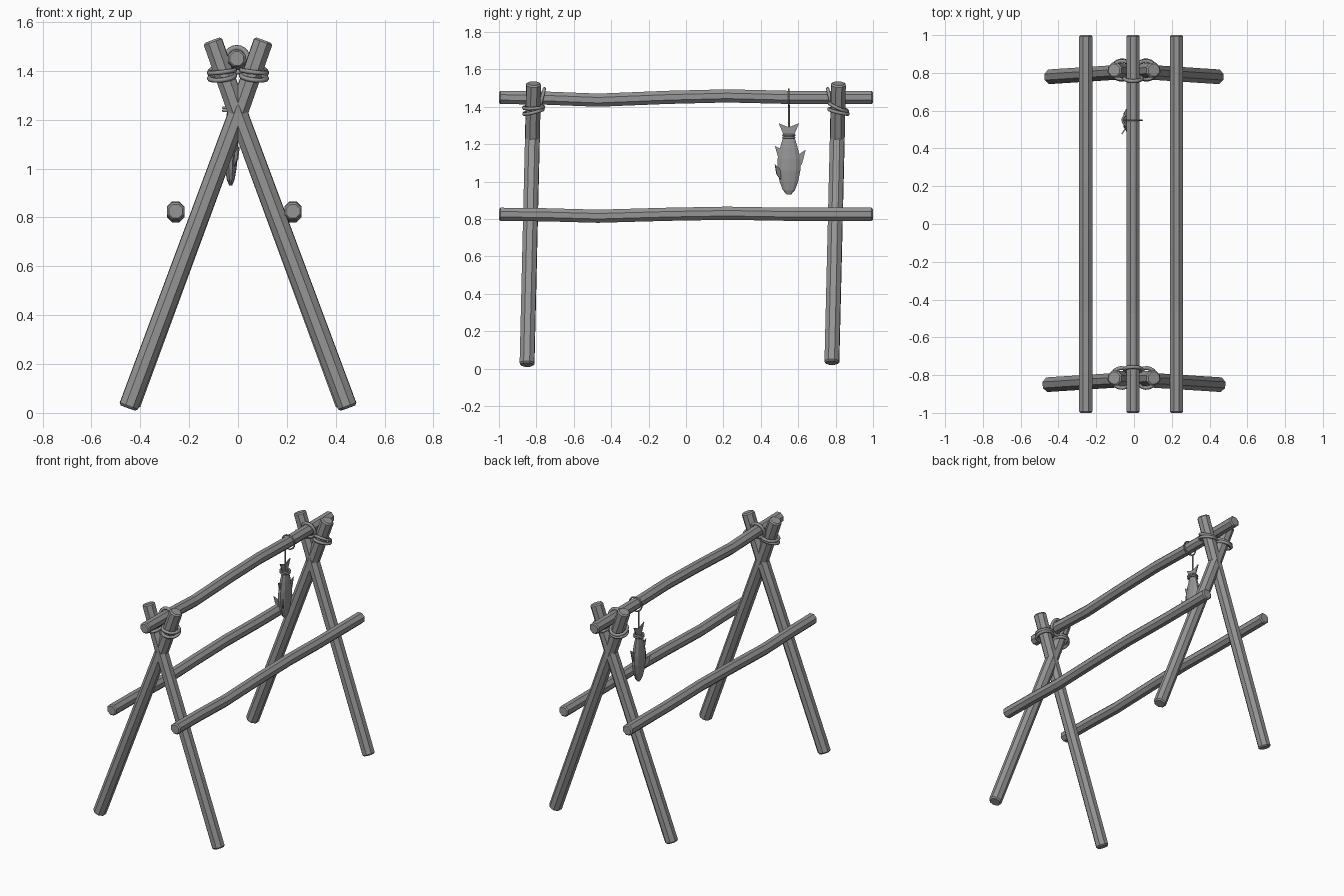
import bpy, bmesh, math
from mathutils import Vector, Matrix

cube = bpy.data.objects.get("Cube")
if cube:
    bpy.data.objects.remove(cube, do_unlink=True)

grey = bpy.data.materials.new("weathered grey")
grey.use_nodes = True
COLOUR = (0.3, 0.3, 0.3, 1)
grey.diffuse_color = COLOUR
grey.node_tree.nodes["Principled BSDF"].inputs["Base Color"].default_value = COLOUR


def finish(name, bm):
    bmesh.ops.recalc_face_normals(bm, faces=bm.faces)
    mesh = bpy.data.meshes.new(name)
    bm.to_mesh(mesh)
    bm.free()
    mesh.materials.append(grey)
    obj = bpy.data.objects.new(name, mesh)
    bpy.context.collection.objects.link(obj)
    return obj


def bridge(bm, rings, closed=False):
    n = len(rings[0])
    pairs = list(zip(rings, rings[1:]))
    if closed:
        pairs.append((rings[-1], rings[0]))
    else:
        bm.faces.new(rings[0])
        bm.faces.new(rings[-1])
    for a, b in pairs:
        for i in range(n):
            j = (i + 1) % n
            bm.faces.new((a[i], a[j], b[j], b[i]))


def pole(name, path, r, sides=8):
    """Faceted pole along a path, with lightly chamfered ends."""
    pts = [Vector(p) for p in path]
    axis = (pts[-1] - pts[0]).normalized()
    frame = axis.to_track_quat('Z', 'Y').to_matrix()
    c = r * 0.2
    stations = [(pts[0], r - c), (pts[0] + axis * c, r)]
    stations += [(p, r) for p in pts[1:-1]]
    stations += [(pts[-1] - axis * c, r), (pts[-1], r - c)]
    bm = bmesh.new()
    rings = []
    for p, rad in stations:
        ring = []
        for i in range(sides):
            a = math.tau * (i + 0.5) / sides
            ring.append(bm.verts.new(p + frame @ Vector((math.cos(a), math.sin(a), 0)) * rad))
        rings.append(ring)
    bridge(bm, rings)
    return finish(name, bm)


def rope_ring(name, centre, axis, radius, thick, stretch=1.0, segments=20, sides=6):
    """Closed loop of rope around the given axis."""
    frame = Vector(axis).to_track_quat('Z', 'Y').to_matrix()
    bm = bmesh.new()
    rings = []
    for i in range(segments):
        a = math.tau * i / segments
        out = Vector((math.cos(a), math.sin(a), 0))
        ring = []
        for k in range(sides):
            b = math.tau * k / sides
            p = out * (radius + thick * math.cos(b)) + Vector((0, 0, thick * math.sin(b)))
            p.y *= stretch
            ring.append(bm.verts.new(Vector(centre) + frame @ p))
        rings.append(ring)
    bridge(bm, rings, closed=True)
    obj = finish(name, bm)
    for f in obj.data.polygons:
        f.use_smooth = True
    return obj


def fin(name, outline, x, tilt=0.0, thick=0.006):
    """Thin plate drawn in the y-z plane, turned about its first point."""
    pivot = Vector((x, *outline[0]))
    turn = Matrix.Rotation(tilt, 3, 'Z')
    bm = bmesh.new()
    rings = []
    for dx in (-thick / 2, thick / 2):
        rings.append([bm.verts.new(pivot + turn @ (Vector((x + dx, y, z)) - pivot))
                      for y, z in outline])
    bridge(bm, rings)
    return finish(name, bm)


# Crossed legs at both ends
ends = (("front", -0.85, -0.815, 0.45, 0.02), ("back", 0.78, 0.815, 0.44, 0.03))
for end, y0, y1, foot, z0 in ends:
    for side, s in (("left", 1), ("right", -1)):
        top = (-s * 0.105, y1, 1.525)
        mid = (-s * 0.005, y1 - 0.006, 1.24)
        pole(f"{end}_{side}_leg", [(s * foot, y0, z0), mid, top], 0.042)

# Ridge pole and side rails, gently wavy
wave = ((-1, 0), (-0.75, -0.004), (-0.47, -0.015), (-0.1, 0), (0.22, 0.008), (0.55, 0), (1, 0))
for name, x, z, amp in (("ridge_pole", -0.005, 1.45, 1.0),
                        ("left_rail", 0.225, 0.825, 0.7),
                        ("right_rail", -0.255, 0.825, 0.7)):
    pole(name, [(x, y, z + dz * amp) for y, dz in wave], 0.038)

# Rope lashings: two coils on each upper leg and one loop over the ridge pole
for end, y, inward in (("front", -0.815, 1), ("back", 0.815, -1)):
    for side, s in (("left", 1), ("right", -1)):
        for k in range(2):
            rope_ring(f"{end}_{side}_coil_{k + 1}",
                      (s * 0.065, y, 1.375 + 0.022 * k),
                      (s * 0.12, -0.25 * inward + 0.2 * k, 1), 0.053, 0.01)
    rope_ring(f"{end}_ridge_loop", (-0.005, y + inward * 0.045, 1.445),
              (0, 1, -0.25 * inward), 0.047, 0.01, 1.1)

# Hanging string
FX, FY = -0.03, 0.55
rope_ring("string_loop", (-0.005, FY, 1.447), (0, 1, 0), 0.047, 0.005)
pole("string", [(FX, FY, 1.24), (FX, FY, 1.41)], 0.005, 6)
for k in range(2):
    rope_ring(f"tail_wrap_{k + 1}", (FX, FY, 1.236 + 0.012 * k), (0, 0, 1), 0.03, 0.006)

# Fish body: oval sections from nose to tail root
profile = ((0.93, 0.012, 0.006), (0.955, 0.035, 0.016), (1.0, 0.052, 0.024),
           (1.06, 0.065, 0.03), (1.12, 0.064, 0.029), (1.18, 0.05, 0.023), (1.25, 0.028, 0.012))
bm = bmesh.new()
rings = []
for z, ry, rx in profile:
    rings.append([bm.verts.new((FX + rx * math.cos(math.tau * i / 10),
                                FY + ry * math.sin(math.tau * i / 10), z)) for i in range(10)])
bridge(bm, rings)
finish("fish_body", bm)

# Fish fins
fin("tail_fin", [(FY - 0.022, 1.235), (FY + 0.022, 1.235), (FY + 0.055, 1.312),
                 (FY, 1.29), (FY - 0.055, 1.312)], FX)
fin("dorsal_fin", [(FY + 0.055, 1.07), (FY + 0.072, 1.10), (FY + 0.09, 1.17), (FY + 0.045, 1.14)], FX)
fin("anal_fin", [(FY - 0.055, 1.12), (FY - 0.035, 1.17), (FY - 0.075, 1.19)], FX)
for side, s in (("left", 1), ("right", -1)):
    fin(f"{side}_side_fin", [(FY - 0.045, 1.01), (FY - 0.045, 1.06), (FY - 0.08, 1.09),
                             (FY - 0.07, 1.04)], FX + s * 0.015, s * 0.6)
